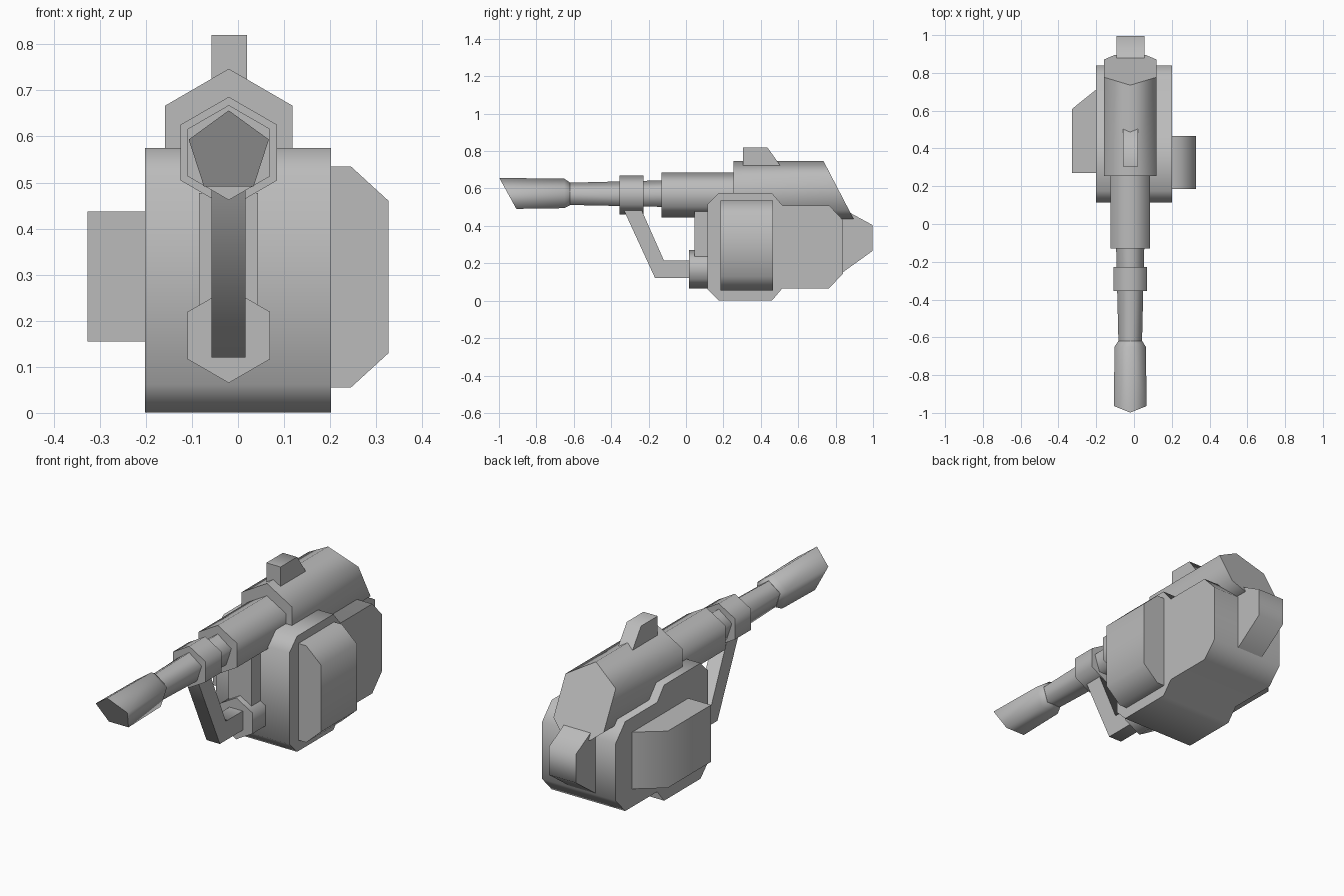
import bpy, bmesh, math

cube = bpy.data.objects.get("Cube")
if cube:
    bpy.data.objects.remove(cube)

grey = bpy.data.materials.new("plain_grey")
grey.use_nodes = True
tone = (0.5, 0.5, 0.5, 1)
grey.diffuse_color = tone
grey.node_tree.nodes["Principled BSDF"].inputs["Base Color"].default_value = tone

AXIS_X = -0.02   # the barrel sits slightly off centre
AXIS_Z = 0.565


def loft(name, rings):
    """Skin matching rings, cap both ends, keep caps and hard corners sharp."""
    bm = bmesh.new()
    loops = [[bm.verts.new(p) for p in ring] for ring in rings]
    for a, b in zip(loops, loops[1:]):
        for i in range(len(a)):
            j = (i + 1) % len(a)
            bm.faces.new((a[i], a[j], b[j], b[i])).smooth = True
    caps = [bm.faces.new(loops[0]), bm.faces.new(loops[-1])]
    bmesh.ops.recalc_face_normals(bm, faces=bm.faces)
    for e in bm.edges:
        e.smooth = e.calc_face_angle(0) < math.radians(75)
    for cap in caps:
        for e in cap.edges:
            e.smooth = False
    mesh = bpy.data.meshes.new(name)
    bm.to_mesh(mesh)
    bm.free()
    mesh.materials.append(grey)
    obj = bpy.data.objects.new(name, mesh)
    bpy.context.collection.objects.link(obj)
    return obj


def prism(name, axis, profile, lo, hi):
    """Extrude a profile along x (y,z points), y (x,z points) or z (x,y points)."""
    def place(p, t):
        return {"x": (t, *p), "y": (p[0], t, p[1]), "z": (*p, t)}[axis]
    return loft(name, [[place(p, t) for p in profile] for t in (lo, hi)])


def polygon(sides, r, z=AXIS_Z):
    """Regular polygon in x,z with a corner at the top."""
    turn = 2 * math.pi / sides
    return [(AXIS_X + r * math.sin(i * turn), z + r * math.cos(i * turn))
            for i in range(sides)]


def turned(name, sides, stations):
    """Faceted tube through (y, radius) stations."""
    return loft(name, [[(x, y, z) for x, z in polygon(sides, r)] for y, r in stations])


# Main housing, stepped and chamfered, mirrored top to bottom
MID = 0.288
half = [(0.84, 0.142), (0.765, 0.222), (0.515, 0.222), (0.46, 0.287),
        (0.175, 0.287), (0.115, 0.227)]
housing = [(y, MID + h) for y, h in half] + [(y, MID - h) for y, h in reversed(half)]
prism("main_housing", "x", housing, -0.202, 0.202)

# Side pods
prism("left_pod", "y", [(0.19, 0.055), (0.245, 0.055), (0.327, 0.13),
                        (0.327, 0.46), (0.245, 0.535), (0.19, 0.535)], 0.185, 0.465)
prism("right_pod", "z", [(-0.327, 0.27), (-0.19, 0.27), (-0.19, 0.72),
                         (-0.327, 0.61)], 0.155, 0.437)

# Rear block
prism("rear_block", "x", [(0.78, 0.11), (0.84, 0.153), (0.996, 0.265),
                          (0.996, 0.405), (0.84, 0.49), (0.78, 0.49)], -0.092, 0.055)

# Receiver with a sloping rear face
side = [(0.138, 0.667), (0.138, 0.485), (0.08, 0.438)]
section = ([(AXIS_X, 0.747)] + [(AXIS_X + w, z) for w, z in side]
           + [(AXIS_X - w, z) for w, z in reversed(side)])
loft("receiver", [[(x, 0.255, z) for x, z in section],
                  [(x, 0.735 + (0.747 - z) * 0.52, z) for x, z in section]])

# Top sight
prism("top_sight", "x", [(0.305, 0.7), (0.305, 0.82), (0.435, 0.82), (0.52, 0.7)],
      -0.058, 0.02)

# Barrel
turned("barrel_shroud", 6, [(-0.13, 0.121), (0.27, 0.121)])
turned("barrel_tube", 5, [(-0.65, 0.065), (-0.1, 0.079)])
turned("barrel_ring", 6, [(-0.355, 0.103), (-0.228, 0.103)])

# Muzzle with a slanted front
mouth = polygon(5, 0.0915)
loft("muzzle", [[(x, -0.62, z) for x, z in polygon(5, 0.067)],
                [(x, -0.65, z) for x, z in polygon(5, 0.087)],
                [(x, -0.998 + (0.656 - z) * 0.55, z) for x, z in mouth]])

# Front plate, lower socket and brace
prism("front_plate", "y", [(-0.085, 0.235), (0.043, 0.235), (0.043, 0.477),
                           (-0.085, 0.477)], 0.045, 0.13)
prism("lower_socket", "y", polygon(6, 0.103, 0.168), 0.015, 0.13)
prism("front_brace", "x", [(-0.335, 0.49), (-0.24, 0.49), (-0.118, 0.215),
                           (0.03, 0.215), (0.03, 0.12), (-0.165, 0.12)], -0.057, 0.016)
